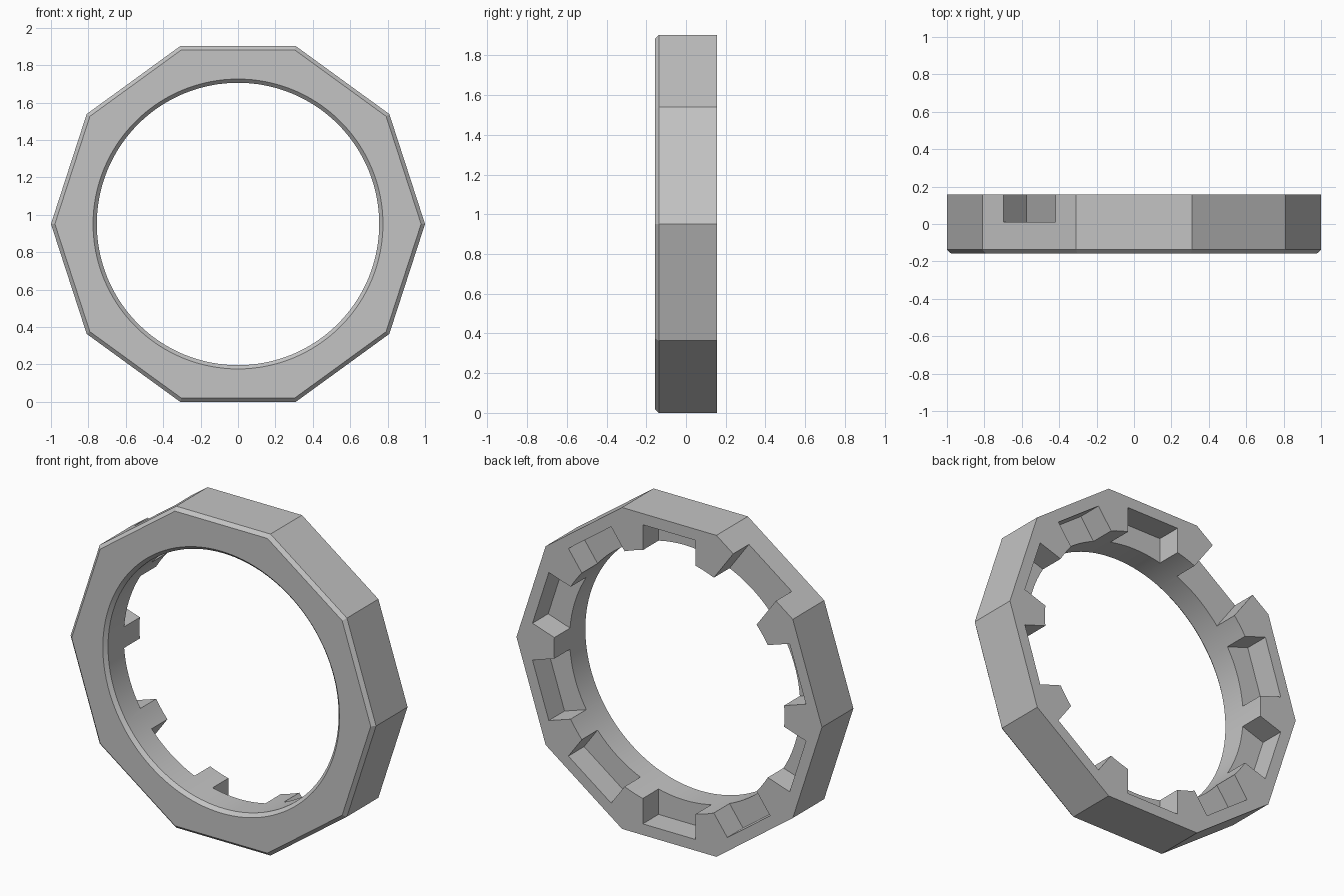
import bpy, bmesh, math
from mathutils import Matrix, Vector

cube = bpy.data.objects.get("Cube")
if cube:
    bpy.data.objects.remove(cube, do_unlink=True)

SIDES = 10
CENTRE = Vector((0, 0, math.cos(math.pi / SIDES)))   # ring stands on a flat side
BACK, FRONT, CHAMFER = 0.157, -0.157, 0.02
HOLE = 0.755

grey = bpy.data.materials.new("Grey plastic")
grey.use_nodes = True
grey.diffuse_color = (0.55, 0.55, 0.55, 1)
grey.node_tree.nodes["Principled BSDF"].inputs["Base Color"].default_value = grey.diffuse_color


def make_object(name, bm):
    bmesh.ops.recalc_face_normals(bm, faces=bm.faces)
    mesh = bpy.data.meshes.new(name)
    bm.to_mesh(mesh)
    bm.free()
    mesh.materials.append(grey)
    obj = bpy.data.objects.new(name, mesh)
    bpy.context.collection.objects.link(obj)
    return obj


def turned_solid(name, sides, profile):
    """Solid along y, from (y, radius) pairs."""
    bm = bmesh.new()
    loops = []
    for y, r in profile:
        angles = [2 * math.pi * i / sides for i in range(sides)]
        loops.append([bm.verts.new(CENTRE + Vector((r * math.cos(a), y, r * math.sin(a))))
                      for a in angles])
    for a, b in zip(loops, loops[1:]):
        for i in range(sides):
            j = (i + 1) % sides
            bm.faces.new((a[i], a[j], b[j], b[i]))
    bm.faces.new(loops[0])
    bm.faces.new(loops[-1])
    return make_object(name, bm)


def cut(target, cutter):
    cutter.hide_render = True
    mod = target.modifiers.new("Cut", 'BOOLEAN')
    mod.operation = 'DIFFERENCE'
    mod.solver = 'EXACT'
    mod.object = cutter
    bpy.context.view_layer.objects.active = target
    bpy.ops.object.modifier_apply(modifier=mod.name)
    bpy.data.objects.remove(cutter, do_unlink=True)


# Ten-sided body with a chamfered front rim
inset = CHAMFER / math.cos(math.pi / SIDES)
ring = turned_solid("ring_body", SIDES,
                    [(BACK, 1), (FRONT + CHAMFER, 1), (FRONT, 1 - inset)])

# Round hole, flared at the front
cut(ring, turned_solid("hole_cutter", 128,
                       [(BACK + 0.1, HOLE), (FRONT + CHAMFER, HOLE),
                        (FRONT, HOLE + CHAMFER), (FRONT - 0.1, HOLE + CHAMFER + 0.1)]))

# Back pockets at every side, one running out through the rim
INNER, POCKET_END, WIDTH, FLOOR = 0.6, 0.885, 0.346, 0.01
OPEN_SIDE = 3
bm = bmesh.new()
for i in range(SIDES):
    outer = 1.1 if i == OPEN_SIDE else POCKET_END
    depth = BACK + 0.1 - FLOOR
    turn = Matrix.Rotation(-2 * math.pi * (i + 0.5) / SIDES, 4, 'Y')
    place = Matrix.Translation(((INNER + outer) / 2, FLOOR + depth / 2, 0))
    size = Matrix.Diagonal((outer - INNER, depth, WIDTH, 1))
    bmesh.ops.create_cube(bm, size=1, matrix=Matrix.Translation(CENTRE) @ turn @ place @ size)
cut(ring, make_object("pocket_cutter", bm))

# Smooth the bore, keep every other edge crisp
bpy.ops.object.select_all(action='DESELECT')
ring.select_set(True)
bpy.context.view_layer.objects.active = ring
bpy.ops.object.shade_smooth_by_angle(angle=math.radians(15))
